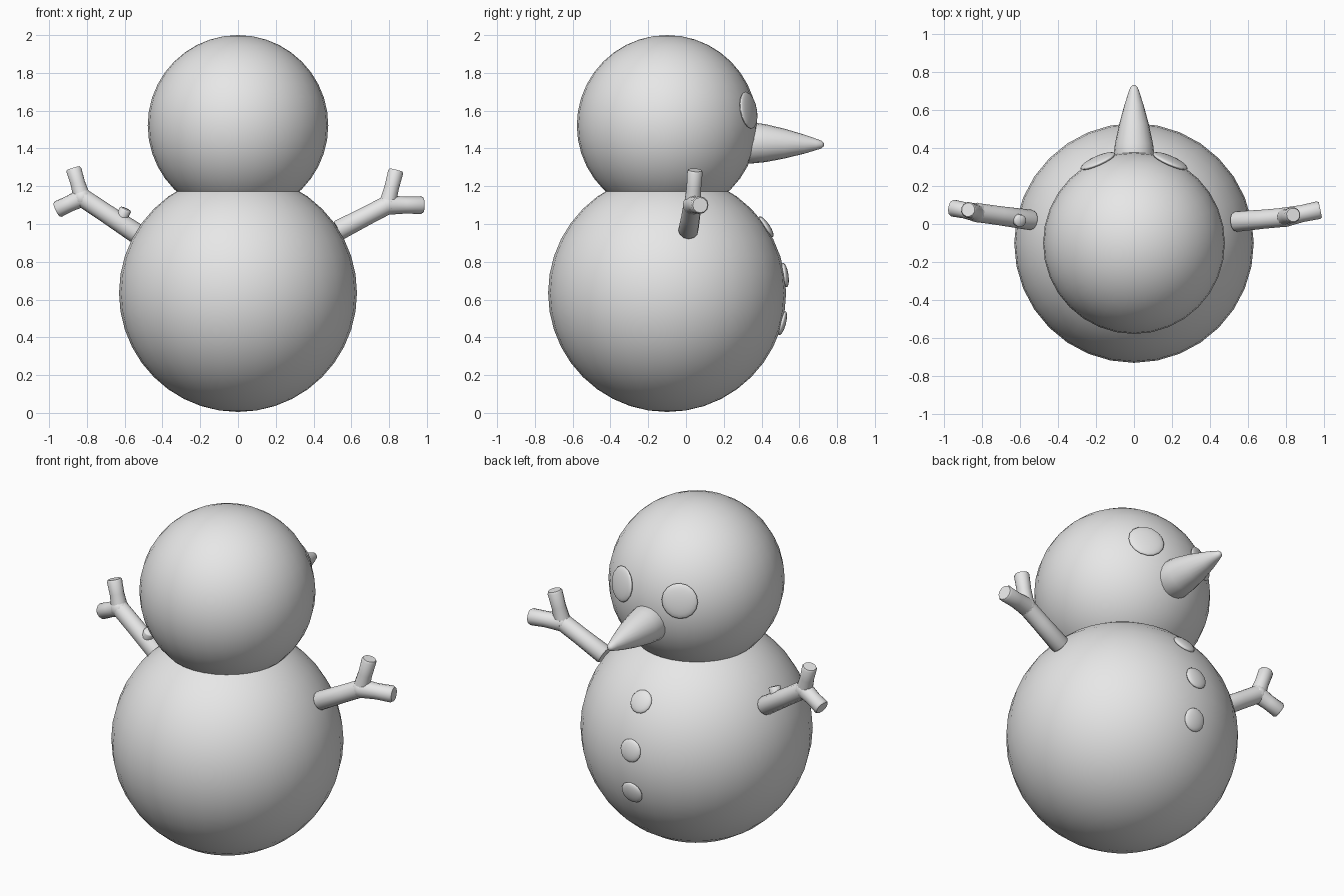
import bpy, bmesh, math
from mathutils import Vector

cube = bpy.data.objects.get("Cube")
if cube:
    bpy.data.objects.remove(cube, do_unlink=True)

grey = bpy.data.materials.new("plain grey")
grey.use_nodes = True
grey.diffuse_color = (0.8, 0.8, 0.8, 1)
grey.node_tree.nodes["Principled BSDF"].inputs["Base Color"].default_value = (0.8, 0.8, 0.8, 1)


def finish(obj, name, angle=50):
    obj.name = name
    obj.data.materials.clear()
    obj.data.materials.append(grey)
    bpy.ops.object.select_all(action="DESELECT")
    obj.select_set(True)
    bpy.context.view_layer.objects.active = obj
    bpy.ops.object.shade_smooth_by_angle(angle=math.radians(angle))
    return obj


def ball(name, centre, radius):
    bpy.ops.mesh.primitive_uv_sphere_add(segments=32, ring_count=20, radius=radius, location=centre)
    return finish(bpy.context.object, name)


def pebble(name, centre, outward, radius, thickness):
    """Flattened ball lying on a surface, its thin axis along outward."""
    bpy.ops.mesh.primitive_uv_sphere_add(segments=16, ring_count=8, radius=1, location=centre)
    obj = bpy.context.object
    obj.scale = (radius, radius, thickness)
    obj.rotation_euler = Vector(outward).to_track_quat("Z", "Y").to_euler()
    return finish(obj, name, 80)


def lathe(bm, start, end, profile, sides=12):
    """Solid of revolution; profile holds (fraction along axis, radius)."""
    start, end = Vector(start), Vector(end)
    turn = (end - start).to_track_quat("Z", "Y")
    rings = []
    for t, r in profile:
        centre = start.lerp(end, t)
        rings.append([bm.verts.new(centre + turn @ Vector((r * math.cos(a), r * math.sin(a), 0)))
                      for a in (math.tau * i / sides for i in range(sides))])
    for low, high in zip(rings, rings[1:]):
        for i in range(sides):
            j = (i + 1) % sides
            bm.faces.new((low[i], low[j], high[j], high[i]))
    bm.faces.new(rings[0][::-1])
    bm.faces.new(rings[-1])


def object_from(bm, name, angle=50):
    mesh = bpy.data.meshes.new(name)
    bm.to_mesh(mesh)
    bm.free()
    obj = bpy.data.objects.new(name, mesh)
    bpy.context.collection.objects.link(obj)
    return finish(obj, name, angle)


def arm(name, base, fork, twigs):
    """Tapered stick with twigs, each (start, tip, radius), fused into one mesh."""
    bm = bmesh.new()
    lathe(bm, base, fork, [(0, 0.05), (0.03, 0.054), (0.6, 0.05), (1, 0.05)])
    bmesh.ops.create_uvsphere(bm, u_segments=12, v_segments=8, radius=0.052)
    bmesh.ops.translate(bm, verts=bm.verts[-(12 * 7 + 2):], vec=fork)
    for start, tip, r in twigs:
        lathe(bm, start, tip, [(0, r * 1.1), (0.5, r * 0.95), (0.94, r), (1, r * 0.86)])
    return object_from(bm, name)


# Body and head
body_c, body_r = Vector((0, -0.1, 0.635)), 0.63
head_c, head_r = Vector((0, -0.1, 1.522)), 0.478
ball("body", body_c, body_r)
ball("head", head_c, head_r)

# Eyes
for side, label in ((1, "left"), (-1, "right")):
    direction = Vector((side * 0.19, 0.43, 0.08)).normalized()
    pebble(label + "_eye", head_c + direction * head_r, direction, 0.1, 0.022)

# Buttons down the front
for label, z in (("upper", 0.985), ("middle", 0.73), ("lower", 0.475)):
    rise = (z - body_c.z) / body_r
    direction = Vector((0, math.sqrt(1 - rise * rise), rise))
    pebble(label + "_button", body_c + direction * body_r, direction, 0.066, 0.02)

# Pointed nose
bm = bmesh.new()
lathe(bm, (0, 0.32, 1.43), (0, 0.73, 1.42),
      [(0, 0.105), (0.05, 0.11), (0.25, 0.1), (0.5, 0.078), (0.75, 0.05),
       (0.9, 0.03), (0.97, 0.02), (1, 0.008)], 20)
object_from(bm, "nose", 70)

# Stick arms
fork = (0.79, 0.035, 1.1)
arm("left_arm", (0.53, 0.012, 0.965), fork,
    [(fork, (0.837, 0.048, 1.285), 0.042), (fork, (0.98, 0.075, 1.1), 0.047)])
fork = (-0.825, 0.06, 1.14)
arm("right_arm", (-0.535, 0.02, 0.948), fork,
    [(fork, (-0.872, 0.075, 1.295), 0.042), (fork, (-0.96, 0.085, 1.075), 0.045),
     ((-0.63, 0.03, 1.0), (-0.595, 0.015, 1.08), 0.033)])
